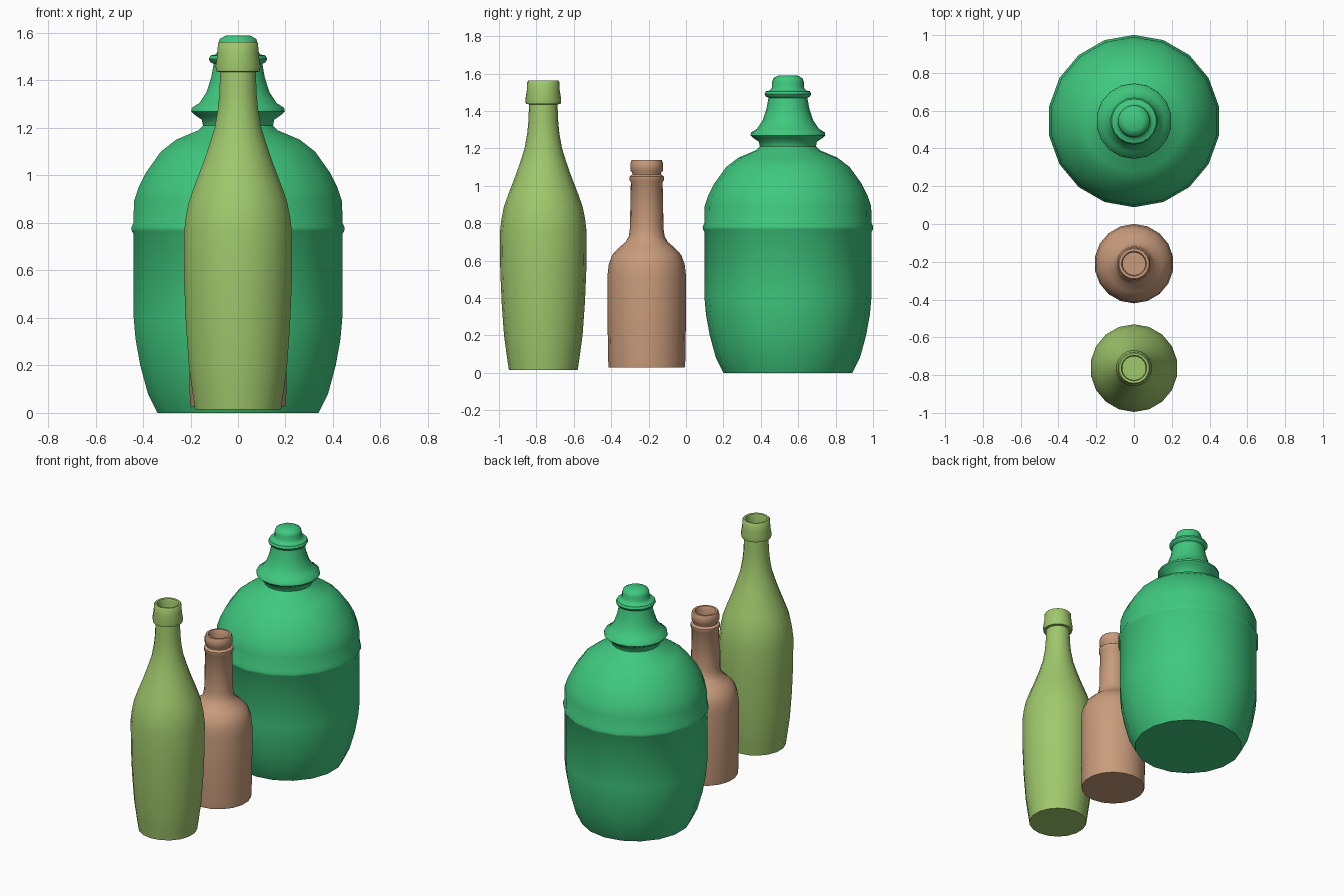
import bpy, bmesh, math

SIDES = 18


def lathe(name, profile, y, color):
    """Revolve (radius, z) pairs about a vertical axis; both ends are capped."""
    bm = bmesh.new()
    rings = []
    for r, z in profile:
        rings.append([bm.verts.new((r * math.cos(a), r * math.sin(a), z))
                      for a in (math.pi / 2 + i * math.tau / SIDES for i in range(SIDES))])
    for lo, hi in zip(rings, rings[1:]):
        for i in range(SIDES):
            j = (i + 1) % SIDES
            bm.faces.new((lo[i], lo[j], hi[j], hi[i]))
    bm.faces.new(rings[0][::-1])
    bm.faces.new(rings[-1])
    mesh = bpy.data.meshes.new(name)
    bm.to_mesh(mesh)
    bm.free()
    obj = bpy.data.objects.new(name, mesh)
    bpy.context.collection.objects.link(obj)
    obj.location.y = y
    mat = bpy.data.materials.new(name + "_glass")
    mat.diffuse_color = (*color, 1)
    mesh.materials.append(mat)
    bpy.ops.object.select_all(action='DESELECT')
    obj.select_set(True)
    bpy.context.view_layer.objects.active = obj
    bpy.ops.object.shade_smooth_by_angle(angle=math.radians(50))
    return obj


# Large jug: body with bead, dome, flared collar and stopper
lathe("large_jug", [
    (0.345, 0.0), (0.385, 0.08), (0.418, 0.2), (0.438, 0.31), (0.447, 0.41),
    (0.447, 0.755), (0.454, 0.765), (0.456, 0.782), (0.447, 0.8),
    (0.445, 0.89), (0.425, 0.95), (0.395, 1.01), (0.33, 1.1), (0.265, 1.15),
    (0.17, 1.19), (0.15, 1.21), (0.155, 1.235), (0.185, 1.255), (0.2, 1.27),
    (0.197, 1.285), (0.165, 1.305), (0.135, 1.35), (0.115, 1.41),
    (0.104, 1.47), (0.118, 1.477), (0.125, 1.49), (0.118, 1.505),
    (0.095, 1.51), (0.085, 1.525), (0.085, 1.555), (0.078, 1.575), (0.05, 1.59),
], 0.545, (0.05, 0.58, 0.21))

# Small bottle: straight body, round shoulder, ringed neck, hollow mouth
lathe("small_bottle", [
    (0.203, 0.027), (0.206, 0.06), (0.21, 0.3), (0.21, 0.52), (0.203, 0.58),
    (0.185, 0.63), (0.15, 0.668), (0.112, 0.7), (0.096, 0.73), (0.09, 0.77),
    (0.085, 1.02), (0.092, 1.03), (0.092, 1.05), (0.076, 1.06), (0.076, 1.068),
    (0.087, 1.08), (0.087, 1.12), (0.08, 1.138), (0.066, 1.138),
    (0.06, 1.125), (0.06, 1.07),
], -0.21, (0.58, 0.33, 0.2))

# Tall bottle: tapered body, long sloping shoulder, collar lip, hollow mouth
lathe("tall_bottle", [
    (0.184, 0.015), (0.195, 0.09), (0.21, 0.2), (0.223, 0.38), (0.23, 0.55),
    (0.232, 0.75), (0.224, 0.82), (0.21, 0.89), (0.185, 0.96), (0.15, 1.05),
    (0.122, 1.13), (0.1, 1.2), (0.086, 1.28), (0.08, 1.34), (0.076, 1.435),
    (0.093, 1.438), (0.096, 1.46), (0.088, 1.51), (0.086, 1.555),
    (0.08, 1.562), (0.068, 1.56), (0.063, 1.54), (0.063, 1.48),
], -0.763, (0.35, 0.58, 0.15))
